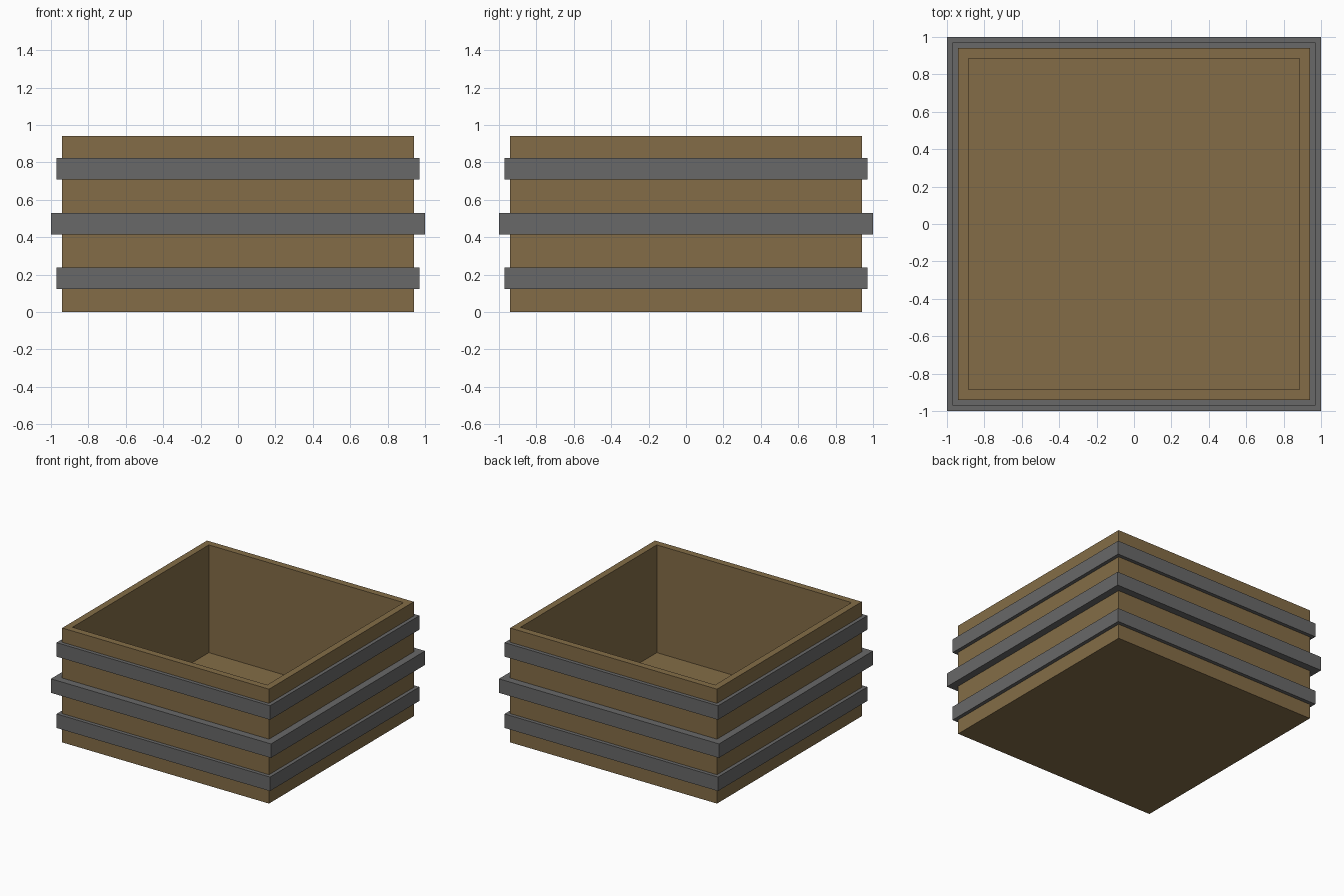
import bpy
import bmesh

default = bpy.data.objects.get("Cube")
if default:
    bpy.data.objects.remove(default, do_unlink=True)


def make_material(name, rgb):
    mat = bpy.data.materials.new(name)
    mat.use_nodes = True
    mat.diffuse_color = (*rgb, 1)
    bsdf = mat.node_tree.nodes["Principled BSDF"]
    bsdf.inputs["Base Color"].default_value = (*rgb, 1)
    bsdf.inputs["Roughness"].default_value = 0.8
    return mat


def square_loft(name, profile, mat, closed):
    """Sweep a (half width, height) profile around a square."""
    bm = bmesh.new()
    corners = [(-1, -1), (1, -1), (1, 1), (-1, 1)]
    rings = [[bm.verts.new((sx * r, sy * r, z)) for sx, sy in corners]
             for r, z in profile]
    pairs = list(zip(rings, rings[1:]))
    if closed:
        pairs.append((rings[-1], rings[0]))
    else:
        bm.faces.new(rings[0])
        bm.faces.new(rings[-1])
    for a, b in pairs:
        for i in range(4):
            j = (i + 1) % 4
            bm.faces.new((a[i], a[j], b[j], b[i]))
    bmesh.ops.recalc_face_normals(bm, faces=bm.faces)
    mesh = bpy.data.meshes.new(name)
    bm.to_mesh(mesh)
    bm.free()
    mesh.materials.append(mat)
    obj = bpy.data.objects.new(name, mesh)
    bpy.context.collection.objects.link(obj)
    return obj


wood = make_material("brown wood", (0.23, 0.152, 0.063))
metal = make_material("grey metal", (0.14, 0.14, 0.14))

# Open box: outer wall, rim, inner wall and floor
HALF, INNER, HEIGHT, FLOOR = 0.94, 0.885, 0.94, 0.055
square_loft("box_body", [(HALF, 0), (HALF, HEIGHT), (INNER, HEIGHT), (INNER, FLOOR)],
            wood, closed=False)

# Metal bands around the outside, the middle one thicker
BAND = 0.115
for name, reach, z in (("lower_band", 0.97, 0.122),
                       ("middle_band", 1.0, 0.414),
                       ("upper_band", 0.97, 0.708)):
    square_loft(name, [(HALF, z), (reach, z), (reach, z + BAND), (HALF, z + BAND)],
                metal, closed=True)
